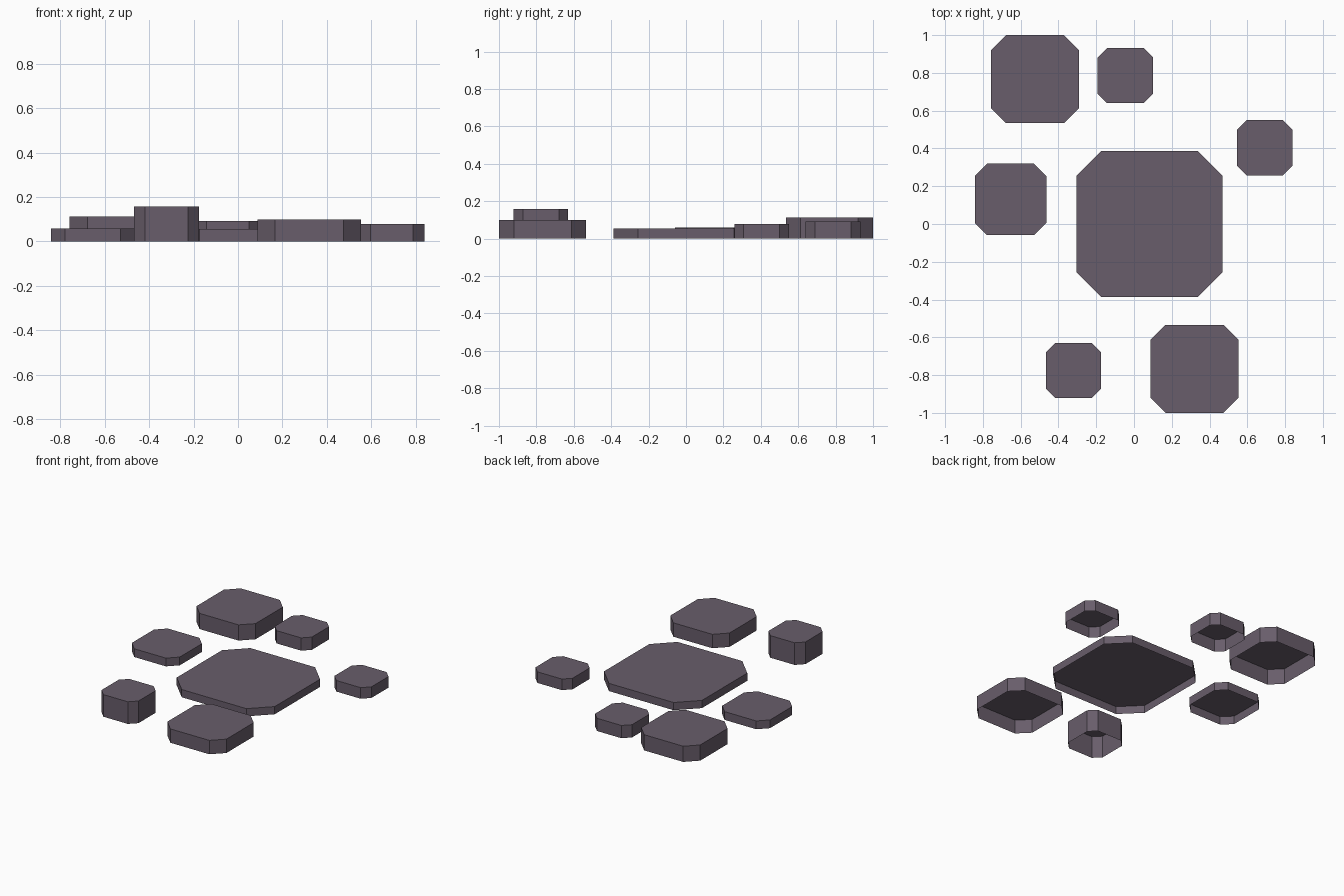
import bpy, bmesh

if "Cube" in bpy.data.objects:
    bpy.data.objects.remove(bpy.data.objects["Cube"])

stone = bpy.data.materials.new("purple grey stone")
stone.diffuse_color = (0.138, 0.110, 0.145, 1)
stone.use_nodes = True
stone.node_tree.nodes["Principled BSDF"].inputs["Base Color"].default_value = stone.diffuse_color


def slab(name, x, y, half, height):
    """Square stone with cut corners, open underneath."""
    f = half * 0.66  # half length of the straight edges
    outline = [(f, -half), (half, -f), (half, f), (f, half),
               (-f, half), (-half, f), (-half, -f), (-f, -half)]
    bm = bmesh.new()
    low = [bm.verts.new((px, py, 0)) for px, py in outline]
    top = [bm.verts.new((px, py, height)) for px, py in outline]
    bm.faces.new(top)
    for i in range(8):
        j = (i + 1) % 8
        bm.faces.new((low[i], low[j], top[j], top[i]))
    mesh = bpy.data.meshes.new(name)
    bm.to_mesh(mesh)
    bm.free()
    mesh.materials.append(stone)
    ob = bpy.data.objects.new(name, mesh)
    ob.location = (x, y, 0)
    bpy.context.collection.objects.link(ob)


# Large stone in the middle
slab("centre_stone", 0.082, 0.0, 0.387, 0.055)
# Medium stones
slab("back_left_stone", -0.524, 0.767, 0.233, 0.112)
slab("front_right_stone", 0.32, -0.767, 0.233, 0.099)
slab("left_stone", -0.653, 0.13, 0.189, 0.059)
# Small stones
slab("back_small_stone", -0.046, 0.786, 0.146, 0.091)
slab("right_small_stone", 0.692, 0.404, 0.146, 0.079)
slab("front_small_stone", -0.321, -0.776, 0.146, 0.158)
